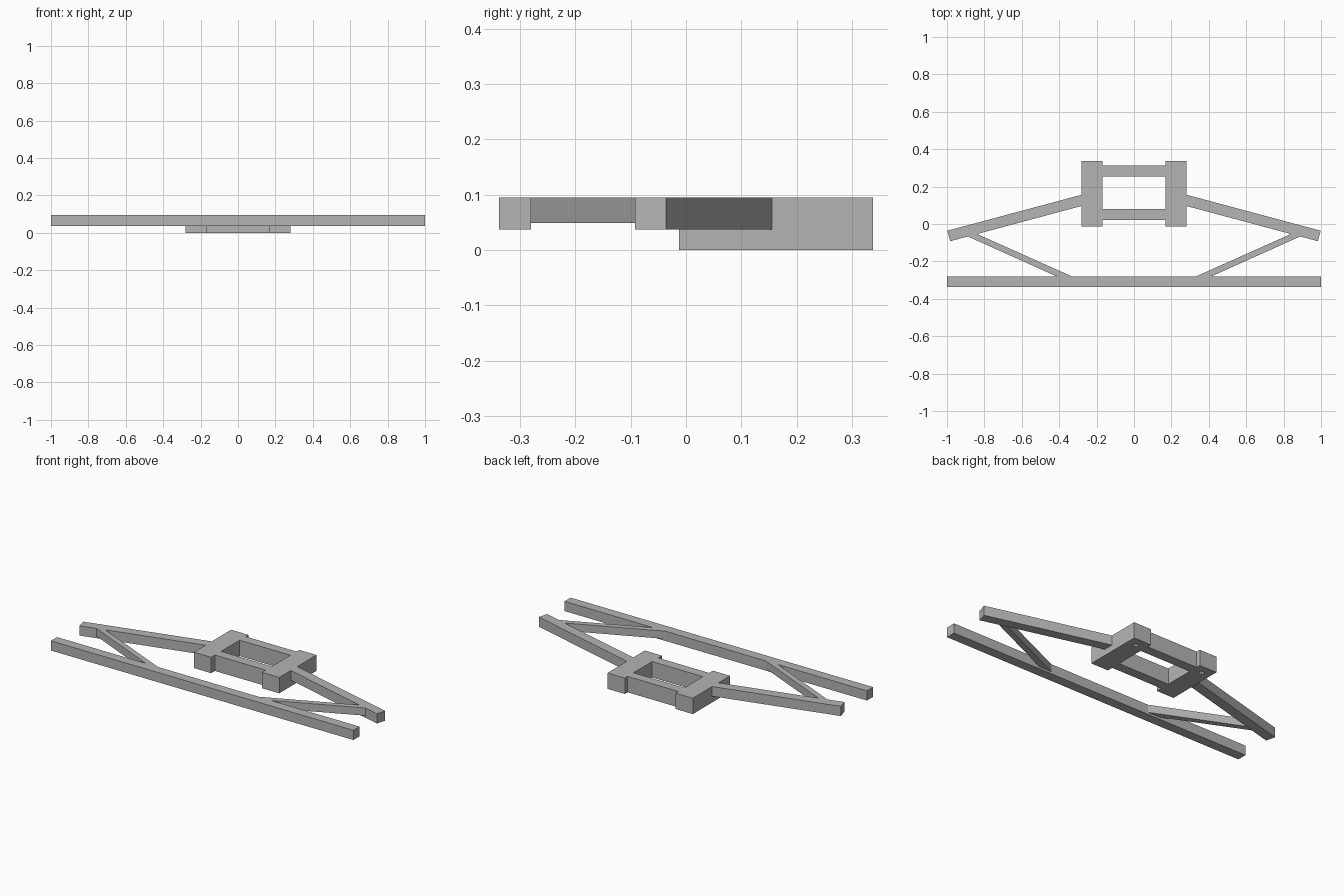
import bpy, bmesh
from math import radians, tan, sin, cos

cube = bpy.data.objects.get("Cube")
if cube:
    bpy.data.objects.remove(cube, do_unlink=True)

GREY = (0.46, 0.46, 0.46, 1)
mat = bpy.data.materials.new("plain grey")
mat.use_nodes = True
mat.diffuse_color = GREY
mat.node_tree.nodes["Principled BSDF"].inputs["Base Color"].default_value = GREY

TOP, BAR_Z, BRACE_Z = 0.095, 0.037, 0.049


def prism(name, outline, z0, z1=TOP, side=1):
    """Extrude a plan outline upward; side=-1 mirrors it across x."""
    bm = bmesh.new()
    base = bm.faces.new([bm.verts.new((x * side, y, z0)) for x, y in outline])
    top = bmesh.ops.extrude_face_region(bm, geom=[base])["geom"]
    verts = [v for v in top if isinstance(v, bmesh.types.BMVert)]
    bmesh.ops.translate(bm, verts=verts, vec=(0, 0, z1 - z0))
    bmesh.ops.recalc_face_normals(bm, faces=bm.faces)
    mesh = bpy.data.meshes.new(name)
    bm.to_mesh(mesh)
    bm.free()
    mesh.materials.append(mat)
    obj = bpy.data.objects.new(name, mesh)
    bpy.context.collection.objects.link(obj)
    return obj


def rect(x0, x1, y0, y1):
    return [(x0, y0), (x1, y0), (x1, y1), (x0, y1)]


# Long straight front beam
prism("front_beam", rect(-1, 1, -0.338, -0.28), BAR_Z)

# Centre frame crossbars
prism("front_crossbar", rect(-0.168, 0.168, 0.022, 0.08), 0)
prism("back_crossbar", rect(-0.168, 0.168, 0.255, 0.312), 0)

# Swept arm outline: square outer end, inner end cut flush with the block
slope, width = radians(15), 0.058
tip = (0.998, -0.036)
low = (tip[0] - width * sin(slope), tip[1] - width * cos(slope))
inner = 0.282
arm = [low, tip,
       (inner, tip[1] + (tip[0] - inner) * tan(slope)),
       (inner, low[1] + (low[0] - inner) * tan(slope))]

# Diagonal brace between the beam and the arm
brace = [(0.332, -0.28), (0.414, -0.28), (0.89, -0.066), (0.84, -0.053)]

for side, label in ((1, "left"), (-1, "right")):
    block = prism(label + "_block", rect(0.168, 0.282, -0.013, 0.338), 0, TOP, side)
    # Small blind hole in the underside of each block
    hole = prism(label + "_hole_cutter", rect(0.212, 0.238, 0.27, 0.296), -0.02, 0.04, side)
    hole.hide_render = True
    hole.hide_viewport = True
    hole.display_type = 'WIRE'
    cut = block.modifiers.new("underside_hole", 'BOOLEAN')
    cut.operation = 'DIFFERENCE'
    cut.object = hole
    cut.solver = 'EXACT'

    prism(label + "_arm", arm, BAR_Z, TOP, side)
    prism(label + "_brace", brace, BRACE_Z, TOP, side)
